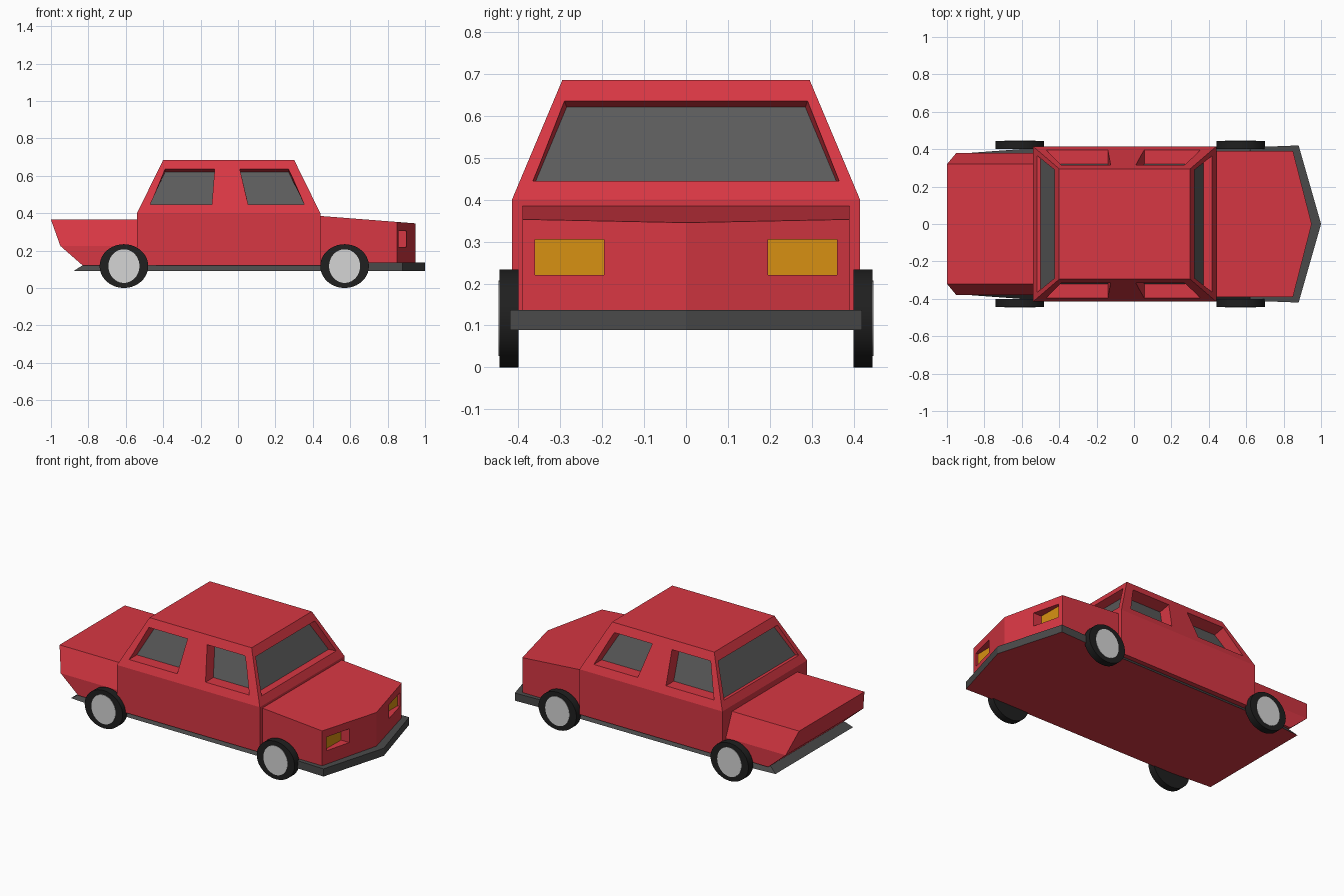
import bpy, bmesh
from math import pi, radians
from mathutils import Vector, Matrix

cube = bpy.data.objects.get("Cube")
if cube:
    bpy.data.objects.remove(cube, do_unlink=True)


def material(name, r, g, b):
    m = bpy.data.materials.new(name)
    m.use_nodes = True
    m.diffuse_color = (r, g, b, 1)
    m.node_tree.nodes["Principled BSDF"].inputs["Base Color"].default_value = (r, g, b, 1)
    return m


RED = material("body red", 0.68, 0.038, 0.056)
GLASS = material("window grey", 0.105, 0.105, 0.105)
TRIM = material("bumper grey", 0.068, 0.068, 0.068)
AMBER = material("lamp amber", 0.68, 0.28, 0.006)
TYRE = material("tyre black", 0.014, 0.014, 0.014)
HUB = material("hub silver", 0.66, 0.66, 0.66)


def finish(name, bm, *mats):
    mesh = bpy.data.meshes.new(name)
    bm.to_mesh(mesh)
    bm.free()
    obj = bpy.data.objects.new(name, mesh)
    bpy.context.collection.objects.link(obj)
    for m in mats:
        mesh.materials.append(m)
    return obj


def loft(name, loops, *mats):
    """Closed solid through a stack of loops with equal point counts."""
    bm = bmesh.new()
    rings = [[bm.verts.new(p) for p in loop] for loop in loops]
    n = len(rings[0])
    for a, b in zip(rings, rings[1:]):
        for i in range(n):
            j = (i + 1) % n
            bm.faces.new((a[i], a[j], b[j], b[i]))
    bm.faces.new(rings[0][::-1])
    bm.faces.new(rings[-1])
    bmesh.ops.recalc_face_normals(bm, faces=bm.faces[:])
    if len(mats) > 1:  # second colour goes on the underside
        for f in bm.faces:
            f.normal_update()
            f.material_index = int(f.normal.z < -0.9)
    return finish(name, bm, *mats)


def rect(x0, x1, y, z):
    return [(x0, -y, z), (x1, -y, z), (x1, y, z), (x0, y, z)]


def mirrored(half, z):
    """Plan outline from the -y half, mirrored to +y."""
    left = [(x, -y, z) for x, y in reversed(half) if y > 0]
    return [(x, y, z) for x, y in half] + left


def recess(body, name, opening, inner, mat):
    """Cut a recess into a body and lay a coloured pane on its floor."""
    opening = [Vector(p) for p in opening]
    inner = [Vector(p) for p in inner]
    outer = [o + (o - i) * 0.3 for o, i in zip(opening, inner)]
    cutter = loft("cutter", [inner, outer])
    cutter.hide_render = True
    mod = body.modifiers.new("cut", "BOOLEAN")
    mod.operation, mod.solver, mod.object = "DIFFERENCE", "EXACT", cutter
    deps = bpy.context.evaluated_depsgraph_get()
    cut = bpy.data.meshes.new_from_object(body.evaluated_get(deps))
    body.modifiers.clear()
    body.data = cut
    bpy.data.objects.remove(cutter, do_unlink=True)
    # pane just above the recess floor, facing outward
    bm = bmesh.new()
    face = bm.faces.new([bm.verts.new(i.lerp(o, 0.05)) for i, o in zip(inner, opening)])
    face.normal_update()
    if face.normal.dot(opening[0] - inner[0]) < 0:
        face.normal_flip()
    finish(name, bm, mat)


# Cabin: straight lower body with a tapered roof section
BELT, ROOF, SILL, LINTEL = 0.40, 0.685, 0.445, 0.635
cabin = loft("cabin", [rect(-0.54, 0.44, 0.415, 0.12),
                       rect(-0.54, 0.44, 0.415, BELT),
                       rect(-0.40, 0.30, 0.295, ROOF)], RED)


def slope(low, high, z):
    return low + (high - low) * (z - BELT) / (ROOF - BELT)


# Windscreen and rear window
for name, low, high, depth in (("windscreen", 0.44, 0.30, -0.05),
                               ("rear_window", -0.54, -0.40, 0.02)):
    xb, xt = slope(low, high, SILL), slope(low, high, LINTEL)
    opening = [(xb, -0.365, SILL), (xb, 0.365, SILL), (xt, 0.29, LINTEL), (xt, -0.29, LINTEL)]
    inner = [(x + depth, y * 0.98, z - (0.015 if z > 0.5 else 0)) for x, y, z in opening]
    recess(cabin, name, opening, inner, GLASS)

# Side windows: bottom and top x spans
for side, s in (("right", -1), ("left", 1)):
    for name, b0, b1, t0, t1 in (("back", -0.47, -0.14, -0.39, -0.125),
                                 ("front", 0.055, 0.355, 0.01, 0.27)):
        yb, yt = (s * slope(0.415, 0.295, z) for z in (SILL, LINTEL))
        opening = [(b0, yb, SILL), (b1, yb, SILL), (t1, yt, LINTEL), (t0, yt, LINTEL)]
        inner = [(x, y - s * 0.08, z - (0.015 if z > 0.5 else 0)) for x, y, z in opening]
        recess(cabin, f"{name}_window_{side}", opening, inner, GLASS)

# Bonnet with a pointed nose and a falling top
plan = [(0.43, 0.39), (0.85, 0.39), (0.95, 0), ]
bottom = mirrored(plan, 0.12)
top = [(x, y, 0.385 - (x - 0.44) * 0.078) for x, y, z in bottom]
bonnet = loft("bonnet", [bottom, top], RED)

# Headlamps set in the nose
for side, s in (("right", -1), ("left", 1)):
    corners = [(0.36, 0.22), (0.195, 0.22), (0.195, 0.305), (0.36, 0.305)]
    opening = [(0.95 - y * 0.1 / 0.39, s * y, z) for y, z in corners]
    inner = [(0.84, s * y, z) for y, z in corners]
    recess(bonnet, f"headlamp_{side}", opening, inner, AMBER)

# Boot: sloping shoulders and an undercut tail
loft("boot", [rect(-0.83, -0.53, 0.38, 0.12),
              rect(-0.95, -0.53, 0.38, 0.225),
              rect(-1.0, -0.53, 0.32, 0.365)], RED)

# Floor pan with flared sills
floor_low = [(-0.88, 0.38), (-0.54, 0.405), (0.70, 0.41)]
floor_top = [(-0.83, 0.36), (-0.54, 0.38), (0.70, 0.385)]
loft("floor_pan", [mirrored(floor_low, 0.09), mirrored(floor_top, 0.122)], TRIM, RED)

# Front bumper following the nose
bumper = [(0.62, 0.41), (0.88, 0.42), (1.0, 0)]
loft("front_bumper", [mirrored(bumper, 0.0895), mirrored(bumper, 0.137)], TRIM, RED)


def disc(name, centre, rx, rz, depth, mat):
    bm = bmesh.new()
    bmesh.ops.create_cone(bm, cap_ends=True, segments=40, radius1=1, radius2=1, depth=depth)
    bm.transform(Matrix.Translation(centre) @ Matrix.Diagonal((rx, 1, rz, 1))
                 @ Matrix.Rotation(pi / 2, 4, "X"))
    obj = finish(name, bm, mat)
    bpy.ops.object.select_all(action="DESELECT")
    obj.select_set(True)
    bpy.context.view_layer.objects.active = obj
    bpy.ops.object.shade_smooth_by_angle(angle=radians(35))


# Wheels with hub plates
for end, x in (("rear", -0.61), ("front", 0.57)):
    for side, s in (("right", -1), ("left", 1)):
        disc(f"{end}_tyre_{side}", (x, s * 0.4225, 0.117), 0.13, 0.117, 0.045, TYRE)
        disc(f"{end}_hub_{side}", (x, s * 0.444, 0.117), 0.083, 0.09, 0.006, HUB)
